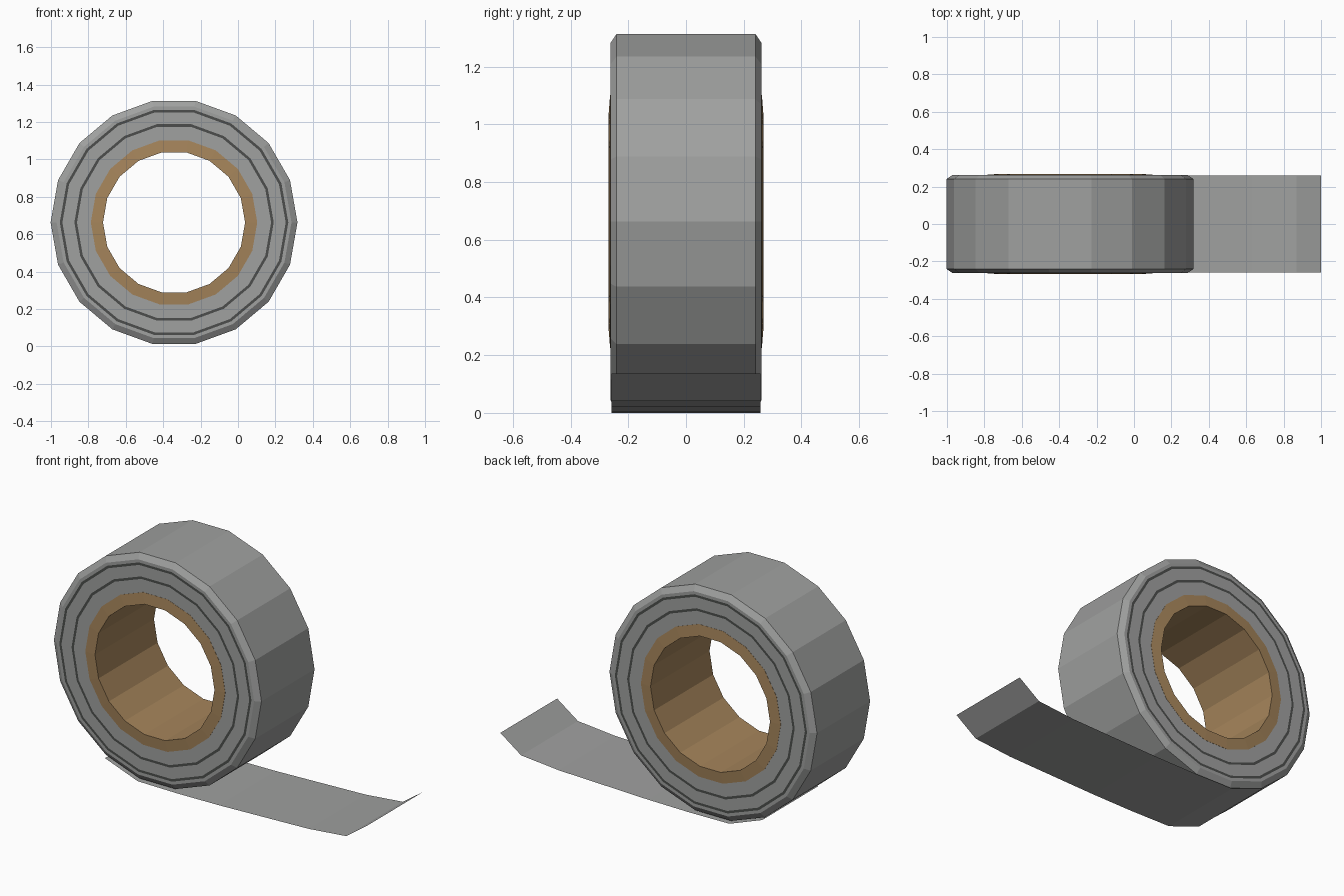
import bpy, math

if "Cube" in bpy.data.objects:
    bpy.data.objects.remove(bpy.data.objects["Cube"])

SIDES = 18
CX, CZ = -0.342, 0.663


def material(name, rgb):
    m = bpy.data.materials.new(name)
    m.diffuse_color = (*rgb, 1)
    m.use_nodes = True
    m.node_tree.nodes["Principled BSDF"].inputs["Base Color"].default_value = m.diffuse_color
    return m


grey = material("tape_grey", (0.35, 0.355, 0.35))
dark = material("dark_line", (0.072, 0.076, 0.072))
brown = material("cardboard_brown", (0.38, 0.235, 0.105))


def make(name, verts, faces, mats, index=None):
    me = bpy.data.meshes.new(name)
    me.from_pydata(verts, [], faces)
    for m in mats:
        me.materials.append(m)
    if index:
        me.polygons.foreach_set("material_index", index)
    me.update()
    ob = bpy.data.objects.new(name, me)
    bpy.context.collection.objects.link(ob)
    return ob


def lathe(name, half, mats, dark_steps=()):
    """Turn a half profile of (radius, y), mirrored in y, round the roll axis."""
    prof = half + [(r, -y) for r, y in reversed(half)]
    n = len(prof)
    verts, faces, index = [], [], []
    for s in range(SIDES):
        a = 2 * math.pi * s / SIDES
        verts += [(CX + r * math.cos(a), y, CZ + r * math.sin(a)) for r, y in prof]
    for s in range(SIDES):
        t = (s + 1) % SIDES
        for i in range(n):
            j = (i + 1) % n
            faces.append((s * n + i, t * n + i, t * n + j, s * n + j))
            index.append(1 if min(i, n - 2 - i) in dark_steps else 0)
    return make(name, verts, faces, mats, index)


# Wound tape: chamfered outside, two dark winding lines on each side
lathe("tape_roll",
      [(0.44, 0.262), (0.519, 0.262), (0.533, 0.262), (0.597, 0.262),
       (0.611, 0.262), (0.628, 0.262), (0.66, 0.241)],
      [grey, dark], dark_steps=(1, 3))

# Cardboard core, slightly proud at its inner edge
lathe("cardboard_core", [(0.38, 0.268), (0.445, 0.263)], [brown])

# Loose tape end: a thin sheet that leaves the roll and curls up
path = [(-0.665, 0.08), (-0.457, 0.003), (-0.2, 0.0), (0.06, 0.003),
        (0.63, 0.02), (0.868, 0.042), (1.0, 0.136)]
W = 0.258
verts = [(x, y, z) for x, z in path for y in (-W, W)]
faces = [(2 * i, 2 * i + 2, 2 * i + 3, 2 * i + 1) for i in range(len(path) - 1)]
make("loose_tape_end", verts, faces, [grey])
